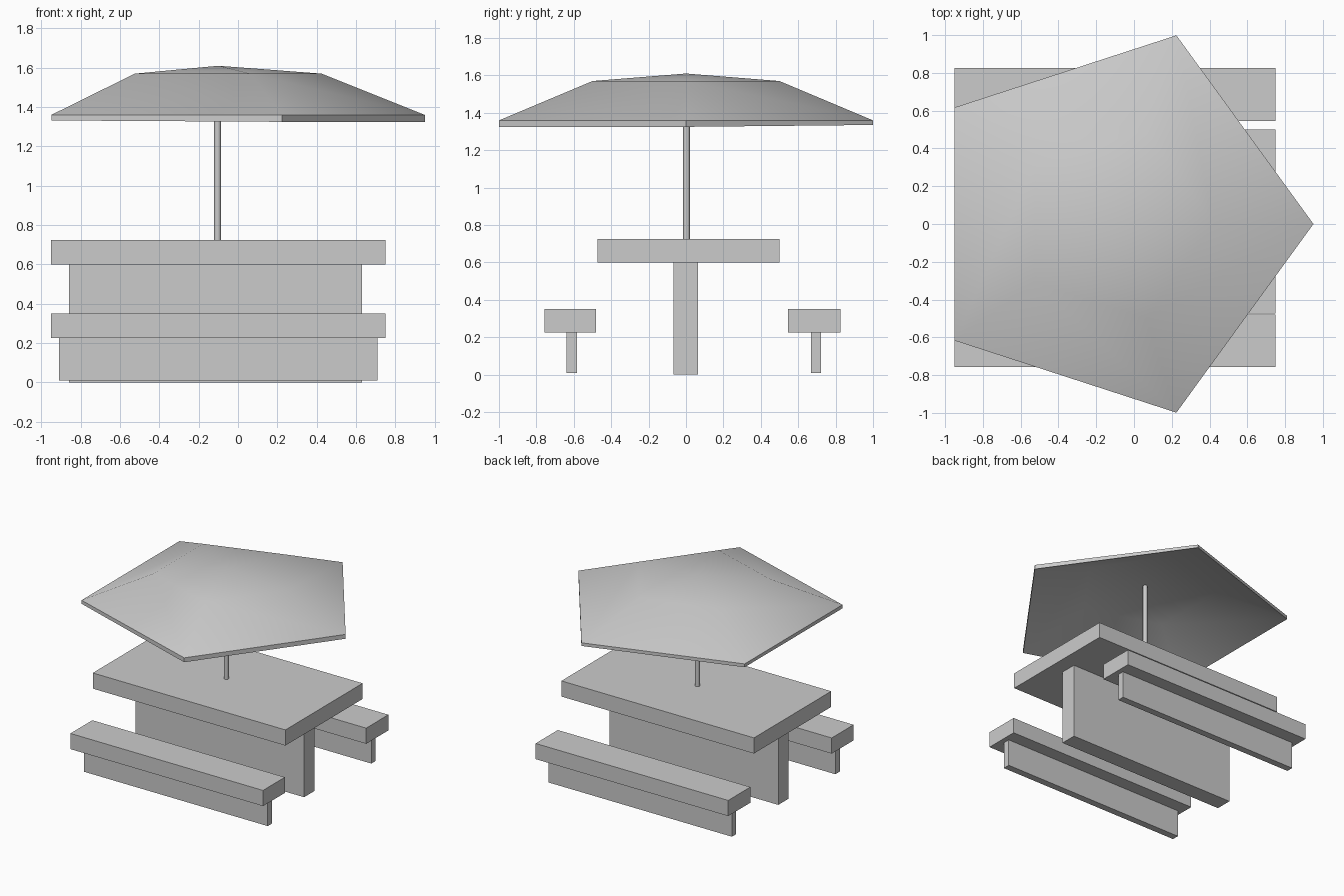
import bpy, bmesh
from math import sin, cos, tau
from mathutils import Matrix, Vector

if "Cube" in bpy.data.objects:
    bpy.data.objects.remove(bpy.data.objects["Cube"])


def finish(name, bm):
    bmesh.ops.recalc_face_normals(bm, faces=bm.faces)
    me = bpy.data.meshes.new(name)
    bm.to_mesh(me)
    bm.free()
    ob = bpy.data.objects.new(name, me)
    bpy.context.collection.objects.link(ob)
    return ob


def box(name, x, y, z):
    size = Vector((x[1] - x[0], y[1] - y[0], z[1] - z[0]))
    mid = Vector((x[0] + x[1], y[0] + y[1], z[0] + z[1])) / 2
    bm = bmesh.new()
    bmesh.ops.create_cube(bm, size=1, matrix=Matrix.Translation(mid) @ Matrix.Diagonal(size).to_4x4())
    return finish(name, bm)


def smooth(ob, angle):
    bpy.ops.object.select_all(action='DESELECT')
    ob.select_set(True)
    bpy.context.view_layer.objects.active = ob
    bpy.ops.object.shade_smooth_by_angle(angle=angle)


# Table and its central slab leg
box("table_top", (-0.95, 0.75), (-0.474, 0.5), (0.6, 0.725))
box("table_leg", (-0.86, 0.63), (-0.066, 0.065), (0, 0.6))

# Two benches, each a seat on a thin slab leg
for side, seat_y, leg_y in (("front", (-0.756, -0.48), (-0.639, -0.584)),
                            ("back", (0.545, 0.825), (0.667, 0.721))):
    box(side + "_seat", (-0.95, 0.75), seat_y, (0.225, 0.35))
    box(side + "_seat_leg", (-0.91, 0.71), leg_y, (0.01, 0.225))

# Parasol pole
bm = bmesh.new()
bmesh.ops.create_cone(bm, cap_ends=True, segments=8, radius1=0.018, radius2=0.018, depth=0.87,
                      matrix=Matrix.Translation((-0.104, 0.003, 1.135)))
smooth(finish("parasol_pole", bm), 0.9)

# Five-sided hollow canopy: top shell, inner shell and rim
bm = bmesh.new()
CX = -0.1


def ring(radius, z, drops):
    return [bm.verts.new((CX + radius * cos(tau * i / 5), radius * sin(tau * i / 5), z - d))
            for i, d in enumerate(drops)]


rim_drop = (0.035, 0.025, 0.027, 0.028, 0.035)  # rim thickness varies slightly
rings = [ring(0.525, 1.57, [0] * 5), ring(1.05, 1.36, [0] * 5),
         ring(1.05, 1.36, rim_drop), ring(0.525, 1.57, [0.03] * 5)]
peak, inner_peak = bm.verts.new((CX, 0, 1.61)), bm.verts.new((CX, 0, 1.575))
for i in range(5):
    j = (i + 1) % 5
    bm.faces.new((peak, rings[0][i], rings[0][j]))
    for a, b in zip(rings, rings[1:]):
        bm.faces.new((a[i], b[i], b[j], a[j]))
    bm.faces.new((inner_peak, rings[3][j], rings[3][i]))
smooth(finish("parasol_canopy", bm), 0.7)
